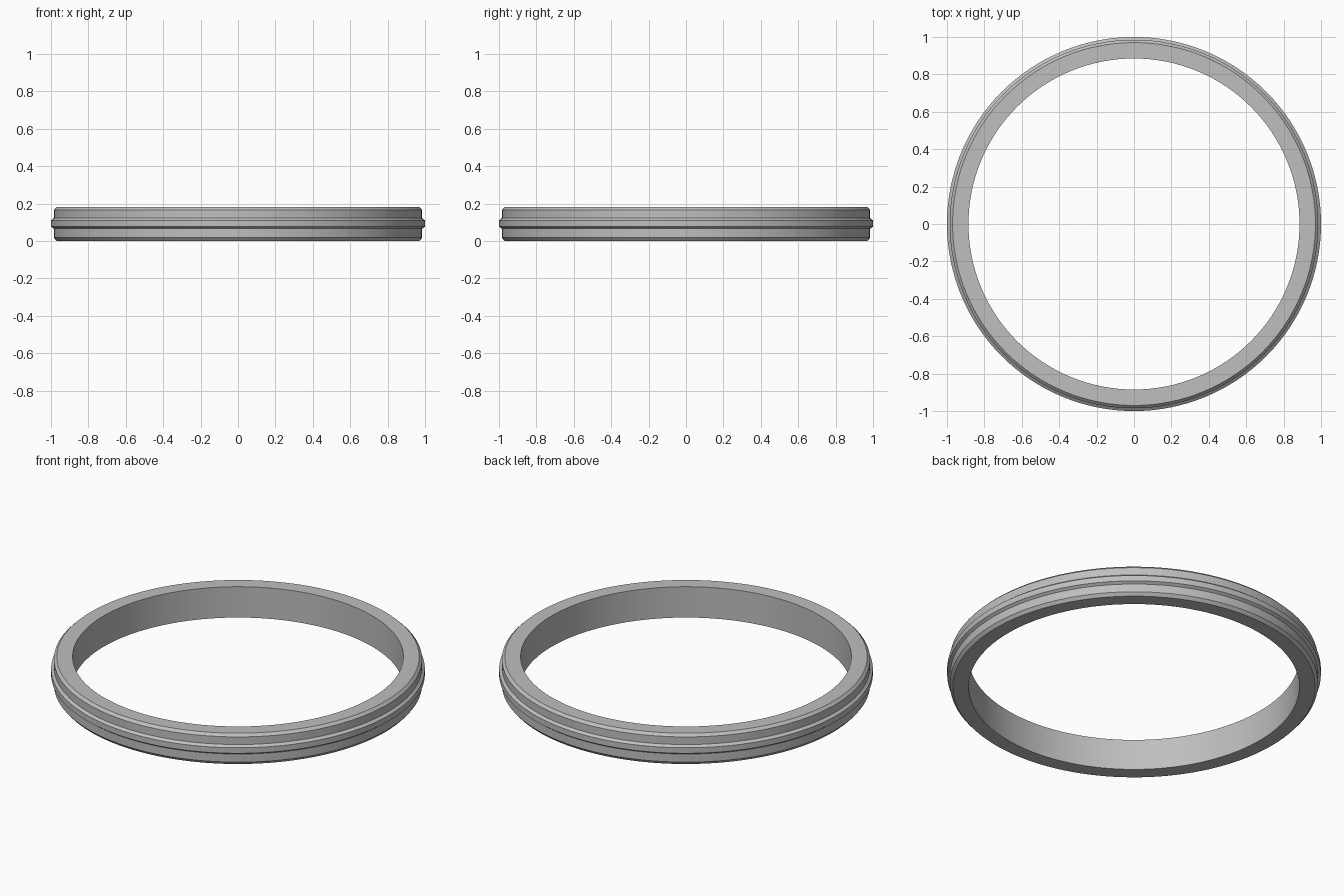
import bpy
import bmesh
import math

cube = bpy.data.objects.get("Cube")
if cube:
    bpy.data.objects.remove(cube, do_unlink=True)

SEGMENTS = 128

# Plain grey metal
grey = bpy.data.materials.new("grey metal")
grey.use_nodes = True
colour = (0.52, 0.52, 0.52, 1)
grey.diffuse_color = colour
grey.node_tree.nodes["Principled BSDF"].inputs["Base Color"].default_value = colour

# Band cross-section (radius, height): straight bore, chamfered edges, raised rib
profile = [
    (0.885, 0), (0.97, 0), (0.985, 0.018), (0.985, 0.066),
    (1.0, 0.077), (1.0, 0.11), (0.985, 0.122), (0.985, 0.167),
    (0.97, 0.182), (0.885, 0.182),
]

# Ring band, the section swept around the vertical axis
bm = bmesh.new()
rings = []
for i in range(SEGMENTS):
    a = math.tau * i / SEGMENTS
    rings.append([bm.verts.new((r * math.cos(a), r * math.sin(a), z)) for r, z in profile])
for i, ring in enumerate(rings):
    following = rings[(i + 1) % SEGMENTS]
    for j in range(len(profile)):
        k = (j + 1) % len(profile)
        bm.faces.new((ring[j], following[j], following[k], ring[k]))
bmesh.ops.recalc_face_normals(bm, faces=bm.faces)

mesh = bpy.data.meshes.new("ring_band")
bm.to_mesh(mesh)
bm.free()
mesh.materials.append(grey)
band = bpy.data.objects.new("ring_band", mesh)
bpy.context.collection.objects.link(band)

# Smooth around the band, crisp at the profile corners
bpy.ops.object.select_all(action="DESELECT")
band.select_set(True)
bpy.context.view_layer.objects.active = band
bpy.ops.object.shade_smooth_by_angle(angle=math.radians(25))
